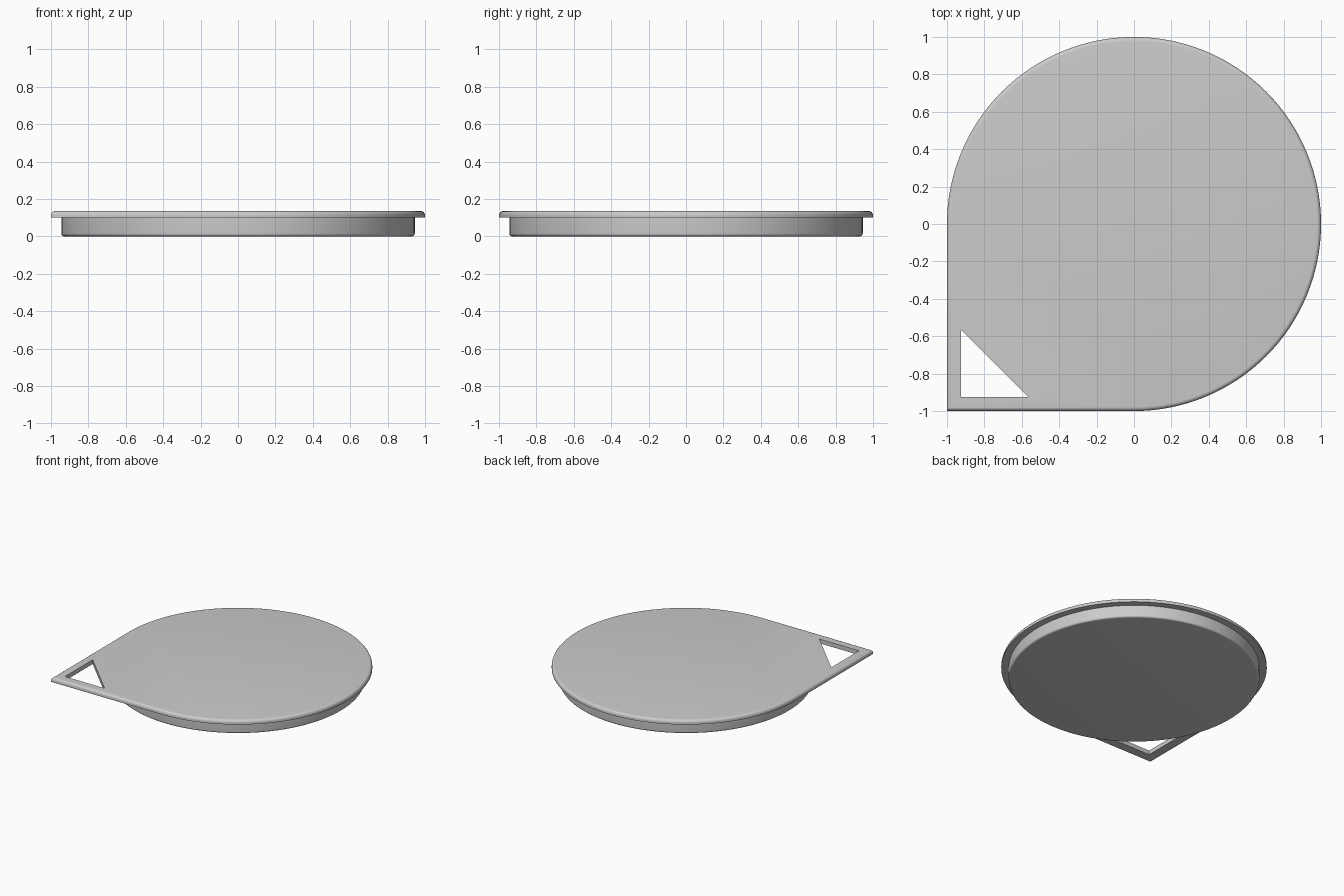
import bpy
import bmesh
from math import sin, cos, pi, radians

if "Cube" in bpy.data.objects:
    bpy.data.objects.remove(bpy.data.objects["Cube"], do_unlink=True)

SEG = 128
grey = bpy.data.materials.new("plain grey")
grey.use_nodes = True
colour = (0.6, 0.6, 0.6, 1)
grey.diffuse_color = colour
grey.node_tree.nodes["Principled BSDF"].inputs["Base Color"].default_value = colour


def circle(r):
    return [(r * cos(2 * pi * i / SEG), r * sin(2 * pi * i / SEG)) for i in range(SEG)]


def teardrop(r):
    # three quarters of a circle, closed by one square corner
    quarter = 3 * SEG // 4
    arc = [-pi / 2 + 1.5 * pi * i / quarter for i in range(quarter + 1)]
    return [(r * cos(a), r * sin(a)) for a in arc] + [(-r, -r)]


def triangle(r):
    return [(-r, -r), (-0.565, -r), (-r, -0.565)]


def loft(name, outline, profile):
    """Stack outlines of given size and height, closed at both ends."""
    bm = bmesh.new()
    rings = [[bm.verts.new((x, y, z)) for x, y in outline(r)] for r, z in profile]
    for low, high in zip(rings, rings[1:]):
        n = len(low)
        for i in range(n):
            j = (i + 1) % n
            bm.faces.new((low[i], low[j], high[j], high[i]))
    bm.faces.new(rings[0][::-1])
    bm.faces.new(rings[-1])
    bmesh.ops.recalc_face_normals(bm, faces=bm.faces)
    mesh = bpy.data.meshes.new(name)
    bm.to_mesh(mesh)
    bm.free()
    mesh.materials.append(grey)
    obj = bpy.data.objects.new(name, mesh)
    bpy.context.collection.objects.link(obj)
    return obj


def smooth(obj):
    bpy.ops.object.select_all(action="DESELECT")
    obj.select_set(True)
    bpy.context.view_layer.objects.active = obj
    bpy.ops.object.shade_smooth_by_angle(angle=radians(30))


def fillet(r, z, size, up):
    steps = [pi / 2 * i / 6 for i in range(7)]
    return [(r - size + size * cos(a), z + up * (size * sin(a) - size)) for a in steps]


# Round plug with a softened lower edge
plug = loft("plug", circle, fillet(0.945, 0, 0.015, -1)[::-1] + [(0.945, 0.1)])
smooth(plug)

# Teardrop lid with a softened upper edge
lid = loft("lid", teardrop, [(1, 0.1)] + fillet(1, 0.135, 0.022, 1))

# Triangular finger hole through the lid's corner
cutter = loft("hole_cutter", triangle, [(0.925, 0.05), (0.925, 0.2)])
cutter.hide_render = True
cut = lid.modifiers.new("hole", "BOOLEAN")
cut.object = cutter
cut.operation = "DIFFERENCE"
cut.solver = "EXACT"
bpy.context.view_layer.objects.active = lid
bpy.ops.object.modifier_apply(modifier=cut.name)
bpy.data.objects.remove(cutter, do_unlink=True)
smooth(lid)
